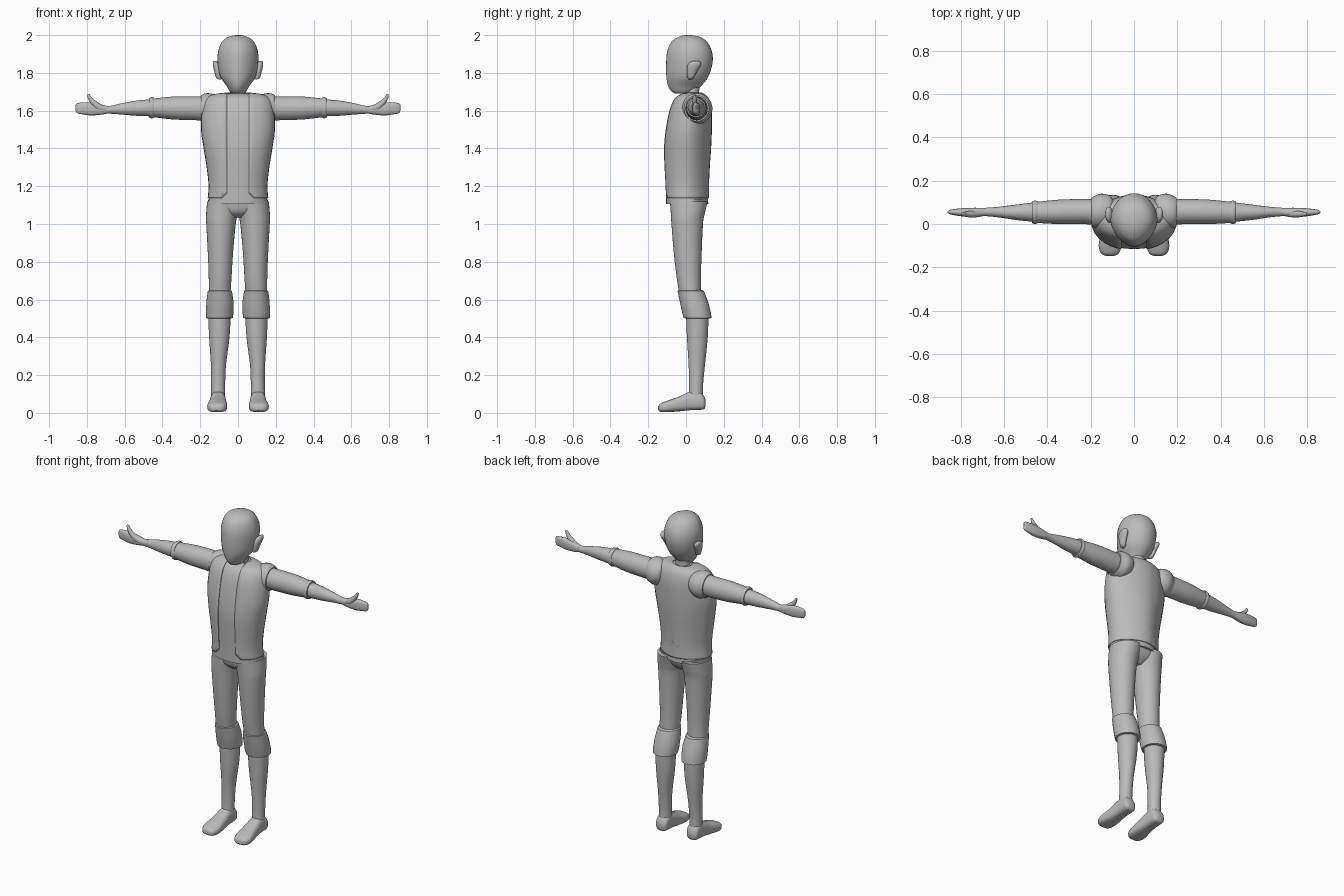
import bpy
import bmesh
import math
from mathutils import Vector

default_cube = bpy.data.objects.get("Cube")
if default_cube:
    bpy.data.objects.remove(default_cube, do_unlink=True)

# One plain grey for the whole figure
grey = bpy.data.materials.new("plain_grey")
grey.use_nodes = True
GREY = (0.5, 0.5, 0.5, 1)
grey.diffuse_color = GREY
for node in grey.node_tree.nodes:
    if node.type == "BSDF_PRINCIPLED":
        node.inputs["Base Color"].default_value = GREY

SEGMENTS = 32
STEPS = 4
parts = []


def smooth_rows(rows):
    """Catmull-Rom interpolation between the given cross-sections."""
    rows = [Vector(r) for r in rows]
    result = []
    for i in range(len(rows) - 1):
        before = rows[max(i - 1, 0)]
        start, end = rows[i], rows[i + 1]
        after = rows[min(i + 2, len(rows) - 1)]
        for step in range(STEPS):
            t = step / STEPS
            result.append((start * 2 + (end - before) * t
                           + (before * 2 - start * 5 + end * 4 - after) * t * t
                           + (start * 3 - before - end * 3 + after) * t ** 3) / 2)
    result.append(rows[-1])
    return result


def power(value, exponent):
    return math.copysign(abs(value) ** (2 / exponent), value)


def loft(name, axis, rows, low=2, high=2, mirror=False, smooth=True, capped=True):
    """Skin superellipse rings; a row is (position, a min, a max, b min, b max).

    low and high set the roundness of the lower and upper half along b."""
    mesh = bpy.data.meshes.new(name)
    bm = bmesh.new()
    rings = []
    for pos, a0, a1, b0, b1 in (smooth_rows(rows) if smooth else rows):
        ring = []
        for i in range(SEGMENTS):
            angle = math.tau * i / SEGMENTS
            c, s = math.cos(angle), math.sin(angle)
            p = low if s < 0 else high
            a = (a0 + a1) / 2 + (a1 - a0) / 2 * power(c, p)
            b = (b0 + b1) / 2 + (b1 - b0) / 2 * power(s, p)
            co = {"z": (a, b, pos), "x": (pos, a, b), "y": (a, pos, b)}[axis]
            ring.append(bm.verts.new(co))
        rings.append(ring)
    for lower, upper in zip(rings, rings[1:]):
        for i in range(SEGMENTS):
            j = (i + 1) % SEGMENTS
            bm.faces.new((lower[i], lower[j], upper[j], upper[i]))
    if capped:
        bm.faces.new(rings[0])
        bm.faces.new(rings[-1])
    bmesh.ops.recalc_face_normals(bm, faces=bm.faces)
    bm.to_mesh(mesh)
    bm.free()
    mesh.materials.append(grey)
    obj = bpy.data.objects.new(name, mesh)
    bpy.context.collection.objects.link(obj)
    if mirror:
        obj.modifiers.new("Mirror", "MIRROR")
    parts.append(obj)
    return obj


def centred(rows):
    """Expand (position, half width, b min, b max) to a full row."""
    return [(pos, -half, half, b0, b1) for pos, half, b0, b1 in rows]


# Head and neck
loft("head", "z", centred([
    (1.69, .03, -.055, .03), (1.70, .042, -.075, .045), (1.73, .06, -.095, .08),
    (1.78, .093, -.104, .118), (1.85, .107, -.105, .14), (1.91, .106, -.1, .138),
    (1.96, .088, -.08, .115), (1.985, .062, -.05, .085), (1.997, .03, -.02, .05),
    (2.0, .005, .01, .02)]), low=1.75)
loft("neck", "z", centred([
    (1.64, .055, -.015, .085), (1.69, .042, -.005, .07), (1.75, .042, -.005, .075)]))

# Ears
loft("ear", "z", [
    (1.765, .09, .1, .015, .03), (1.775, .088, .116, .008, .042),
    (1.81, .092, .126, .004, .06), (1.84, .096, .133, .008, .078),
    (1.857, .105, .132, .022, .076), (1.864, .115, .126, .04, .062)], mirror=True)

# Shirt
torso = centred([
    (1.107, .158, -.105, .118), (1.2, .15, -.108, .116), (1.3, .16, -.113, .12),
    (1.4, .176, -.115, .127), (1.5, .19, -.105, .131), (1.6, .186, -.085, .13),
    (1.655, .17, -.062, .118), (1.68, .13, -.035, .1), (1.69, .06, -.005, .08)])
loft("shirt", "z", torso, low=2.3, high=1.7)

# Open vest: the same skin trimmed at the hem and split down the front
vest = loft("vest", "z", torso, low=2.3, high=1.7, capped=False)
HEM, GAP, CORNER = 1.137, .057, 1.165
bm = bmesh.new()
bm.from_mesh(vest.data)
cuts = [((0, 0, HEM), (0, 0, 1))]
for side in (-1, 1):
    cuts.append(((side * GAP, 0, 0), (side, 0, 0)))
    cuts.append(((side * GAP, 0, CORNER), (side, 0, 1)))
for point, normal in cuts:
    bmesh.ops.bisect_plane(bm, geom=bm.verts[:] + bm.edges[:] + bm.faces[:],
                           plane_co=point, plane_no=normal)
unwanted = []
for face in bm.faces:
    centre = face.calc_center_median()
    opening = GAP + max(0, CORNER - centre.z)
    if centre.z < HEM or (centre.y < 0 and abs(centre.x) < opening):
        unwanted.append(face)
bmesh.ops.delete(bm, geom=unwanted, context="FACES")
bm.to_mesh(vest.data)
bm.free()
shell = vest.modifiers.new("Thickness", "SOLIDIFY")
shell.thickness = .006
shell.offset = 1

# Shoulder openings of the vest
loft("shoulder_cap", "x", [
    (.09, .02, .1, 1.58, 1.66), (.11, -.01, .13, 1.55, 1.68), (.15, -.022, .14, 1.53, 1.692),
    (.18, -.018, .13, 1.535, 1.69), (.197, -.01, .122, 1.543, 1.68)], mirror=True)

# Arms
loft("sleeve", "x", [
    (.15, -.005, .115, 1.548, 1.675), (.25, .0, .115, 1.55, 1.675),
    (.35, .0, .112, 1.554, 1.674), (.45, .005, .102, 1.566, 1.664)], mirror=True)
loft("sleeve_cuff", "x", [
    (.445, .003, .105, 1.563, 1.668), (.457, -.001, .108, 1.559, 1.672),
    (.47, .004, .104, 1.565, 1.667)], mirror=True)
loft("forearm", "x", [
    (.46, .01, .1, 1.57, 1.66), (.54, .018, .09, 1.573, 1.653),
    (.62, .03, .08, 1.58, 1.638), (.68, .036, .075, 1.584, 1.625),
    (.72, .036, .075, 1.582, 1.628)], mirror=True)

# Hands
loft("palm", "x", [
    (.69, .037, .074, 1.585, 1.624), (.73, .034, .075, 1.578, 1.634),
    (.78, .034, .074, 1.575, 1.643), (.82, .039, .07, 1.58, 1.643),
    (.85, .045, .065, 1.586, 1.64), (.86, .052, .058, 1.6, 1.63)],
    low=2.5, high=2.5, mirror=True)
loft("thumb", "x", [
    (.7, .035, .06, 1.595, 1.618), (.74, .03, .062, 1.6, 1.643),
    (.77, .032, .058, 1.625, 1.665), (.788, .036, .055, 1.65, 1.688),
    (.798, .042, .05, 1.675, 1.688)], mirror=True)

# Trousers
loft("hips", "z", centred([
    (1.035, .05, -.04, .05), (1.06, .12, -.07, .08), (1.09, .16, -.082, .098),
    (1.13, .157, -.088, .11)]))
loft("trouser_leg", "z", [
    (.63, .04, .155, -.035, .08), (.72, .034, .155, -.05, .079), (.85, .026, .16, -.065, .083),
    (1.0, .012, .168, -.077, .09), (1.05, .002, .169, -.08, .098),
    (1.12, -.01, .163, -.085, .115)], mirror=True)
loft("trouser_cuff", "z", [
    (.5, .04, .16, .0, .125), (.502, .028, .168, -.012, .135), (.53, .024, .17, -.02, .132),
    (.59, .024, .167, -.033, .117), (.645, .032, .16, -.045, .095),
    (.65, .04, .15, -.035, .085)], mirror=True, smooth=False)

# Lower legs and feet
loft("shin", "z", [
    (.07, .068, .143, .012, .092), (.14, .068, .142, .016, .09), (.25, .064, .143, .014, .1),
    (.4, .045, .153, .005, .115), (.53, .038, .158, .0, .12)], mirror=True)
loft("foot", "y", [
    (-.147, .09, .13, .015, .035), (-.135, .07, .152, .006, .05),
    (-.1, .058, .163, .004, .064), (-.04, .06, .154, .008, .085),
    (.02, .065, .147, .014, .112), (.07, .066, .145, .016, .115),
    (.095, .072, .14, .02, .09), (.104, .09, .122, .035, .065)],
    low=3, high=2.5, mirror=True)

# Smooth shading with crisp hems
bpy.ops.object.select_all(action="DESELECT")
for obj in parts:
    obj.select_set(True)
bpy.context.view_layer.objects.active = parts[0]
bpy.ops.object.shade_smooth_by_angle(angle=math.radians(40))
